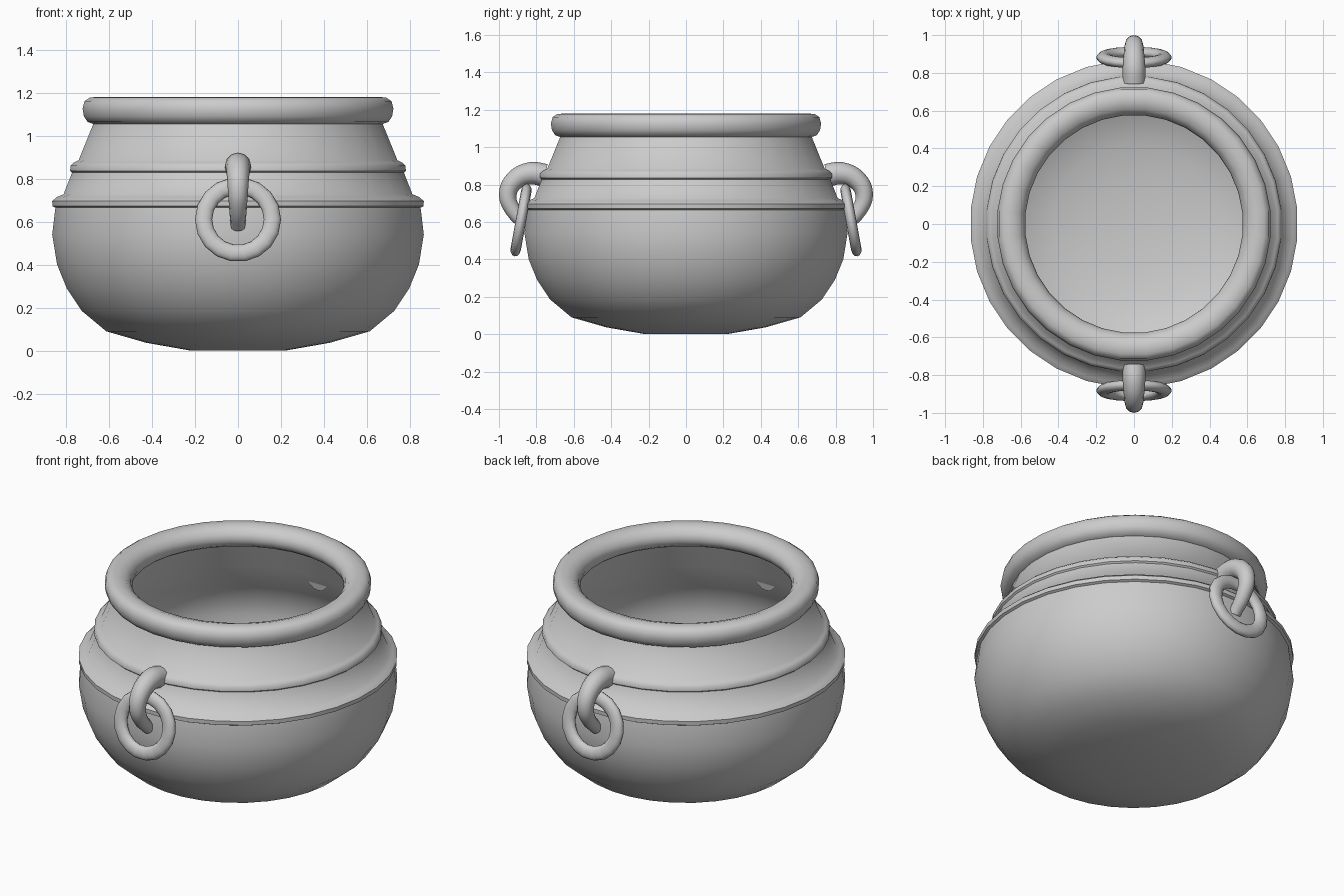
import bpy, bmesh
from math import pi, radians
from mathutils import Vector, Matrix

if "Cube" in bpy.data.objects:
    bpy.data.objects.remove(bpy.data.objects["Cube"])

SIDES = 32


def smooth(obj, angle):
    bpy.ops.object.select_all(action='DESELECT')
    obj.select_set(True)
    bpy.context.view_layer.objects.active = obj
    bpy.ops.object.shade_smooth_by_angle(angle=radians(angle))


def lathe(name, profile, angle=50):
    bm = bmesh.new()
    turn = Matrix.Rotation(pi / SIDES, 3, 'Z')
    verts = [bm.verts.new(turn @ Vector((r, 0, z))) for r, z in profile]
    edges = [bm.edges.new(pair) for pair in zip(verts, verts[1:])]
    bmesh.ops.spin(bm, geom=verts + edges, cent=(0, 0, 0), axis=(0, 0, 1),
                   angle=2 * pi, steps=SIDES, use_duplicate=False)
    bmesh.ops.remove_doubles(bm, verts=bm.verts, dist=0.0005)
    bmesh.ops.recalc_face_normals(bm, faces=bm.faces)
    mesh = bpy.data.meshes.new(name)
    bm.to_mesh(mesh)
    bm.free()
    obj = bpy.data.objects.new(name, mesh)
    bpy.context.collection.objects.link(obj)
    smooth(obj, angle)
    return obj


# Pot: outer bowl, two raised bands, neck, rolled rim, then the thin-walled inside
bowl = [(0, 0), (.23, .002), (.43, .037), (.615, .09), (.73, .185),
        (.80, .29), (.845, .40), (.868, .54), (.853, .665)]
lower_band = [(.867, .672), (.868, .696), (.845, .715), (.815, .727)]
upper_band = [(.775, .828), (.784, .836), (.783, .86), (.765, .876), (.745, .885)]
rim = [(.676, 1.054), (.703, 1.064), (.72, 1.09), (.726, 1.125), (.717, 1.16),
       (.692, 1.177), (.65, 1.18), (.61, 1.167), (.585, 1.14), (.577, 1.11),
       (.588, 1.075), (.615, 1.056)]
inside = [(.664, 1.054), (.735, .88), (.80, .728), (.842, .665), (.857, .54),
          (.834, .404), (.79, .296), (.722, .194), (.61, .101), (.427, .048),
          (.23, .013), (0, .011)]
lathe("cauldron_pot", bowl + lower_band + upper_band + rim + inside)

# Hooks: tapered tubes curling out and down; y, z, tube radius
hook_path = [(.75, .848, .062), (.83, .86, .06), (.915, .823, .053),
             (.953, .745, .047), (.925, .662, .041), (.85, .578, .034)]


def hook(name, side):
    curve = bpy.data.curves.new(name, 'CURVE')
    curve.dimensions = '3D'
    curve.bevel_depth = 1.0
    curve.bevel_resolution = 4
    curve.resolution_u = 4
    curve.use_fill_caps = True
    spline = curve.splines.new('BEZIER')
    spline.bezier_points.add(len(hook_path) - 1)
    for p, (y, z, r) in zip(spline.bezier_points, hook_path):
        p.co = (0, side * y, z)
        p.radius = r
        p.handle_left_type = p.handle_right_type = 'AUTO'
    obj = bpy.data.objects.new(name, curve)
    bpy.context.collection.objects.link(obj)
    bpy.ops.object.select_all(action='DESELECT')
    obj.select_set(True)
    bpy.context.view_layer.objects.active = obj
    bpy.ops.object.convert(target='MESH')
    smooth(bpy.context.object, 50)


# Hanging rings: slightly flattened, tilted so the lower edge swings outward
def ring(name, side):
    bpy.ops.mesh.primitive_torus_add(
        major_segments=18, minor_segments=12, major_radius=.16, minor_radius=.04,
        location=(0, side * .882, .61), rotation=(pi / 2 + side * radians(10.3), 0, 0))
    obj = bpy.context.object
    obj.name = name
    obj.scale.z = .7
    smooth(obj, 60)


for label, side in (("front", -1), ("back", 1)):
    hook(label + "_hook", side)
    ring(label + "_ring", side)
